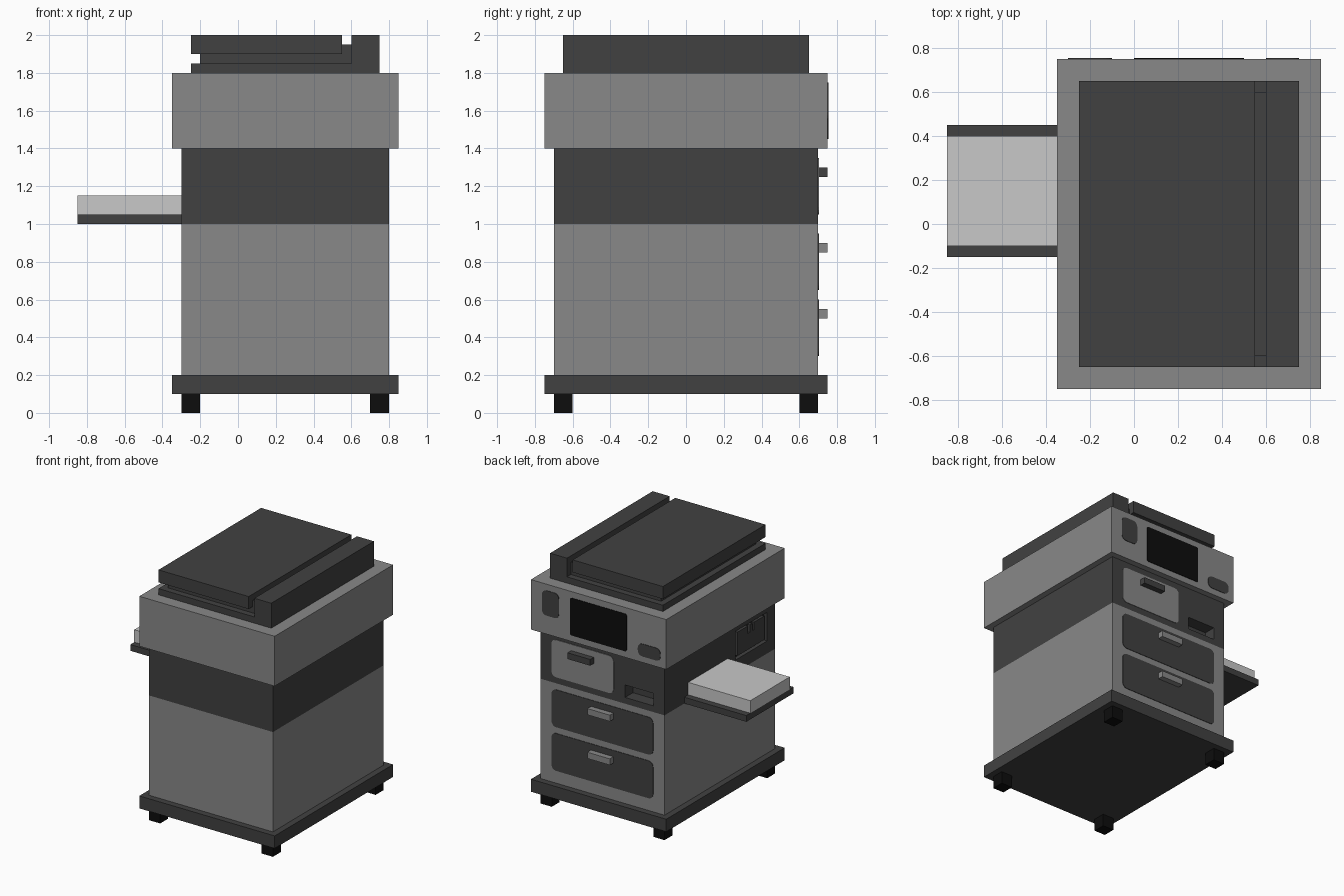
import bpy, bmesh, math

if "Cube" in bpy.data.objects:
    bpy.data.objects.remove(bpy.data.objects["Cube"])


def material(name, v):
    m = bpy.data.materials.new(name)
    m.diffuse_color = (v, v, v, 1)
    m.use_nodes = True
    m.node_tree.nodes["Principled BSDF"].inputs["Base Color"].default_value = m.diffuse_color
    return m


DARK = material("dark grey", 0.053)
GREY = material("mid grey", 0.25)
PAPER = material("paper white", 0.58)
BLACK = material("black", 0.004)


def finish(name, bm, mat):
    bmesh.ops.recalc_face_normals(bm, faces=bm.faces)
    me = bpy.data.meshes.new(name)
    bm.to_mesh(me)
    bm.free()
    ob = bpy.data.objects.new(name, me)
    bpy.context.collection.objects.link(ob)
    if mat:
        me.materials.append(mat)
    return ob


def box(name, x, y, z, mat):
    """Box from (min, max) ranges."""
    bm = bmesh.new()
    bmesh.ops.create_cube(bm, size=1)
    for v in bm.verts:
        v.co = [r[0] if c < 0 else r[1] for c, r in zip(v.co, (x, y, z))]
    return finish(name, bm, mat)


def prism(name, pts, y, mat):
    """Extrude an x-z outline between two y values."""
    bm = bmesh.new()
    f = bm.faces.new([bm.verts.new((px, y[0], pz)) for px, pz in pts])
    ext = bmesh.ops.extrude_face_region(bm, geom=[f])["geom"]
    for v in ext:
        if isinstance(v, bmesh.types.BMVert):
            v.co.y = y[1]
    return finish(name, bm, mat)


def plate(name, x, z, y, mat, r=0.03, seg=4):
    """Thin rounded plate on the control side (+y)."""
    pts = []
    for cx, cz, a0 in ((x[1] - r, z[1] - r, 0), (x[0] + r, z[1] - r, 90),
                       (x[0] + r, z[0] + r, 180), (x[1] - r, z[0] + r, 270)):
        for i in range(seg + 1):
            a = math.radians(a0 + 90 * i / seg)
            pts.append((cx + r * math.cos(a), cz + r * math.sin(a)))
    return prism(name, pts, (y - 0.01, y + 0.004), mat)


def cut(target, name, x, y, z):
    c = box(name, x, y, z, None)
    c.hide_render = True
    c.hide_viewport = True
    c.display_type = 'WIRE'
    m = target.modifiers.new(name, 'BOOLEAN')
    m.operation = 'DIFFERENCE'
    m.solver = 'EXACT'
    m.object = c


# feet and base
for i, x in enumerate((-0.3, 0.7)):
    for j, y in enumerate((-0.7, 0.6)):
        box(f"foot_{i}{j}", (x, x + 0.1), (y, y + 0.1), (0, 0.1), BLACK)
box("base", (-0.35, 0.85), (-0.75, 0.75), (0.1, 0.2), DARK)

# cabinet, print section and scanner housing
box("lower_cabinet", (-0.3, 0.8), (-0.7, 0.7), (0.2, 1.0), GREY)
section = box("print_section", (-0.3, 0.8), (-0.7, 0.7), (1.0, 1.4), DARK)
cut(section, "slot_cutter", (-0.2, 0.05), (0.6, 0.8), (1.05, 1.15))
cut(section, "side_recess_cutter", (-0.4, -0.27), (-0.6, -0.2), (1.1, 1.33))
box("scanner_housing", (-0.35, 0.85), (-0.75, 0.75), (1.4, 1.8), GREY)

# side door inside the recess, with its latch
door = box("side_door", (-0.295, -0.26), (-0.57, -0.23), (1.12, 1.31), DARK)
cut(door, "latch_cutter", (-0.35, -0.275), (-0.44, -0.36), (1.25, 1.4))
box("door_latch", (-0.297, -0.26), (-0.415, -0.385), (1.25, 1.31), DARK)

# drawers and the upper access panel
for i, z in enumerate((0.3, 0.65)):
    plate(f"drawer_{i}", (-0.2, 0.7), (z, z + 0.3), 0.7, DARK, 0.04)
    box(f"drawer_handle_{i}", (0.15, 0.35), (0.69, 0.75), (z + 0.2, z + 0.25), GREY)
plate("access_panel", (0.15, 0.7), (1.05, 1.35), 0.7, GREY, 0.04)
box("access_handle", (0.325, 0.525), (0.69, 0.75), (1.25, 1.3), DARK)

# control panel
plate("screen", (0.0, 0.5), (1.45, 1.75), 0.75, BLACK, 0.012)
plate("keypad", (0.6, 0.75), (1.55, 1.75), 0.75, DARK, 0.04)
plate("button", (-0.3, -0.1), (1.45, 1.55), 0.75, DARK, 0.04)

# document feeder: ridge with bed, inner step, lid
prism("feeder_bed", [(-0.25, 1.8), (0.75, 1.8), (0.75, 2.0), (0.6, 2.0),
                     (0.6, 1.85), (-0.25, 1.85)], (-0.65, 0.65), DARK)
prism("feeder_step", [(-0.2, 1.85), (0.6, 1.85), (0.6, 1.95), (0.55, 1.95),
                      (0.55, 1.9), (-0.2, 1.9)], (-0.6, 0.6), DARK)
box("feeder_lid", (-0.25, 0.55), (-0.65, 0.65), (1.9, 2.0), DARK)

# side tray and paper stack
box("paper_tray", (-0.85, -0.3), (-0.15, 0.45), (1.0, 1.05), DARK)
box("paper_stack", (-0.85, -0.3), (-0.1, 0.4), (1.05, 1.15), PAPER)
